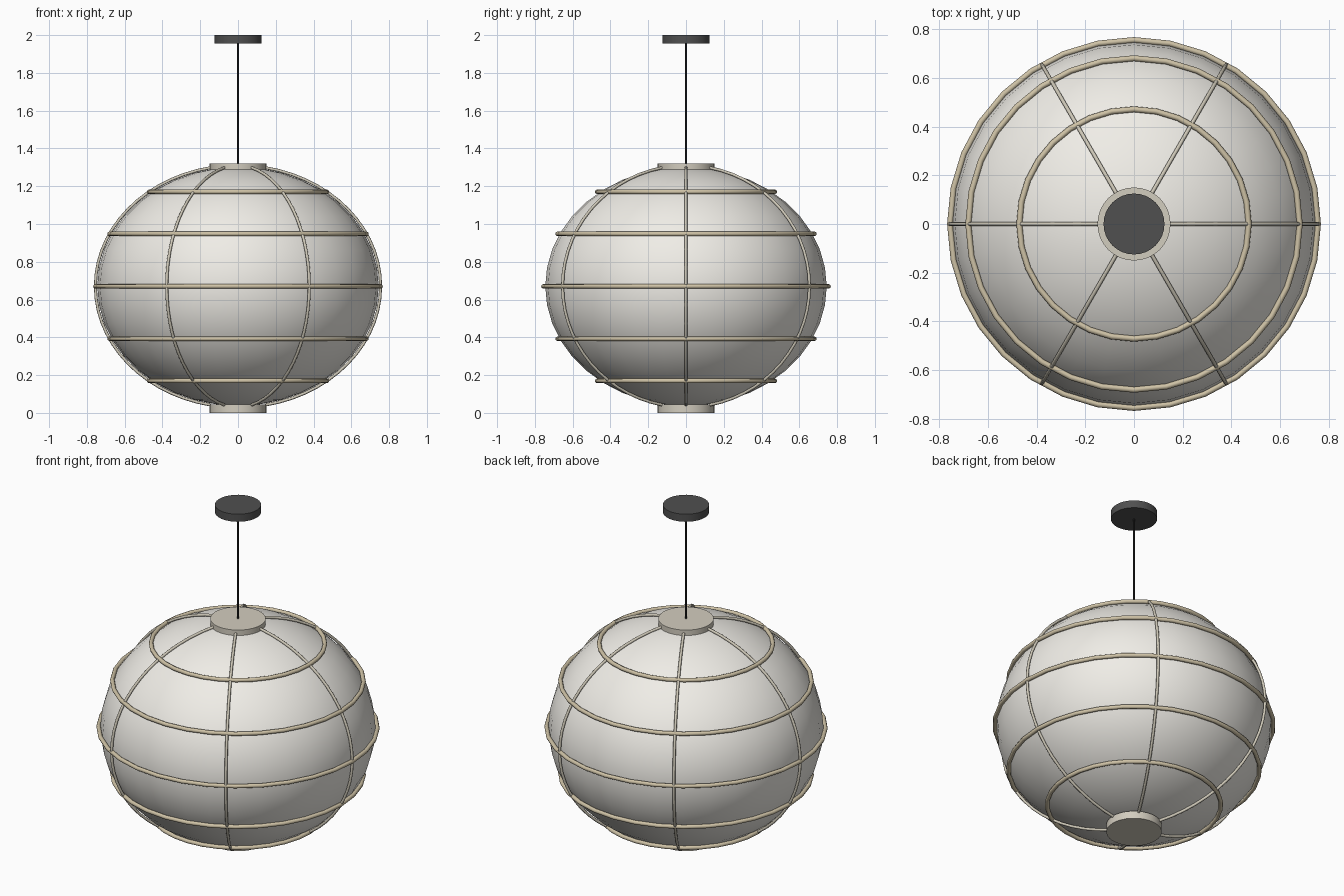
import bpy, math
from math import sin, cos, pi, radians

if "Cube" in bpy.data.objects:
    bpy.data.objects.remove(bpy.data.objects["Cube"])

CZ, RX, RZ = 0.67, 0.755, 0.64   # wire-frame centre height and semi-axes


def material(name, rgb):
    m = bpy.data.materials.new(name)
    m.diffuse_color = (*rgb, 1)
    m.use_nodes = True
    m.node_tree.nodes["Principled BSDF"].inputs["Base Color"].default_value = m.diffuse_color
    return m


PAPER = material("paper", (0.87, 0.85, 0.80))
BAMBOO = material("bamboo", (0.62, 0.54, 0.38))
RIB = material("rib_wood", (0.62, 0.58, 0.48))
CAP = material("cap_wood", (0.65, 0.61, 0.52))
DARK = material("dark_metal", (0.08, 0.08, 0.08))
BLACK = material("cord_black", (0.02, 0.02, 0.02))


def finish(name, mat, angle=40):
    o = bpy.context.object
    o.name = name
    o.data.materials.append(mat)
    bpy.ops.object.shade_smooth_by_angle(angle=radians(angle))
    return o


def cylinder(name, r, z0, z1, mat, sides=32):
    bpy.ops.mesh.primitive_cylinder_add(vertices=sides, radius=r, depth=z1 - z0,
                                        location=(0, 0, (z0 + z1) / 2))
    return finish(name, mat)


# Ceiling canopy, cord and end caps
cylinder("ceiling_canopy", 0.125, 1.955, 2.0, DARK)
cylinder("cord", 0.005, 1.30, 1.96, BLACK, 10)
cylinder("top_cap", 0.15, 1.275, 1.32, CAP)
cylinder("bottom_cap", 0.15, 0.0, 0.045, CAP)

# Paper shade
bpy.ops.mesh.primitive_uv_sphere_add(segments=32, ring_count=20, radius=1, location=(0, 0, CZ))
bpy.context.object.scale = (0.745, 0.745, 0.632)
bpy.ops.object.transform_apply(location=False, rotation=False, scale=True)
finish("paper_shade", PAPER)

# Horizontal hoops
for i in range(-2, 3):
    a = i * pi / 7
    bpy.ops.mesh.primitive_torus_add(major_segments=32, minor_segments=8, minor_radius=0.012,
                                     major_radius=RX * cos(a), location=(0, 0, CZ + RZ * sin(a)))
    finish(f"hoop_{i + 3}", BAMBOO, 60)

# Vertical ribs, swept from cap to cap
for k in range(6):
    t = k * pi / 3
    curve = bpy.data.curves.new("rib", 'CURVE')
    curve.dimensions = '3D'
    curve.bevel_depth = 0.008
    curve.bevel_resolution = 2
    curve.use_fill_caps = True
    n, end = 28, radians(79)
    sp = curve.splines.new('POLY')
    sp.points.add(n)
    for j in range(n + 1):
        a = -end + 2 * end * j / n
        r = RX * cos(a)
        sp.points[j].co = (r * cos(t), r * sin(t), CZ + RZ * sin(a), 1)
    o = bpy.data.objects.new(f"rib_{k + 1}", curve)
    bpy.context.collection.objects.link(o)
    bpy.ops.object.select_all(action='DESELECT')
    o.select_set(True)
    bpy.context.view_layer.objects.active = o
    bpy.ops.object.convert(target='MESH')
    finish(f"rib_{k + 1}", RIB, 60)
